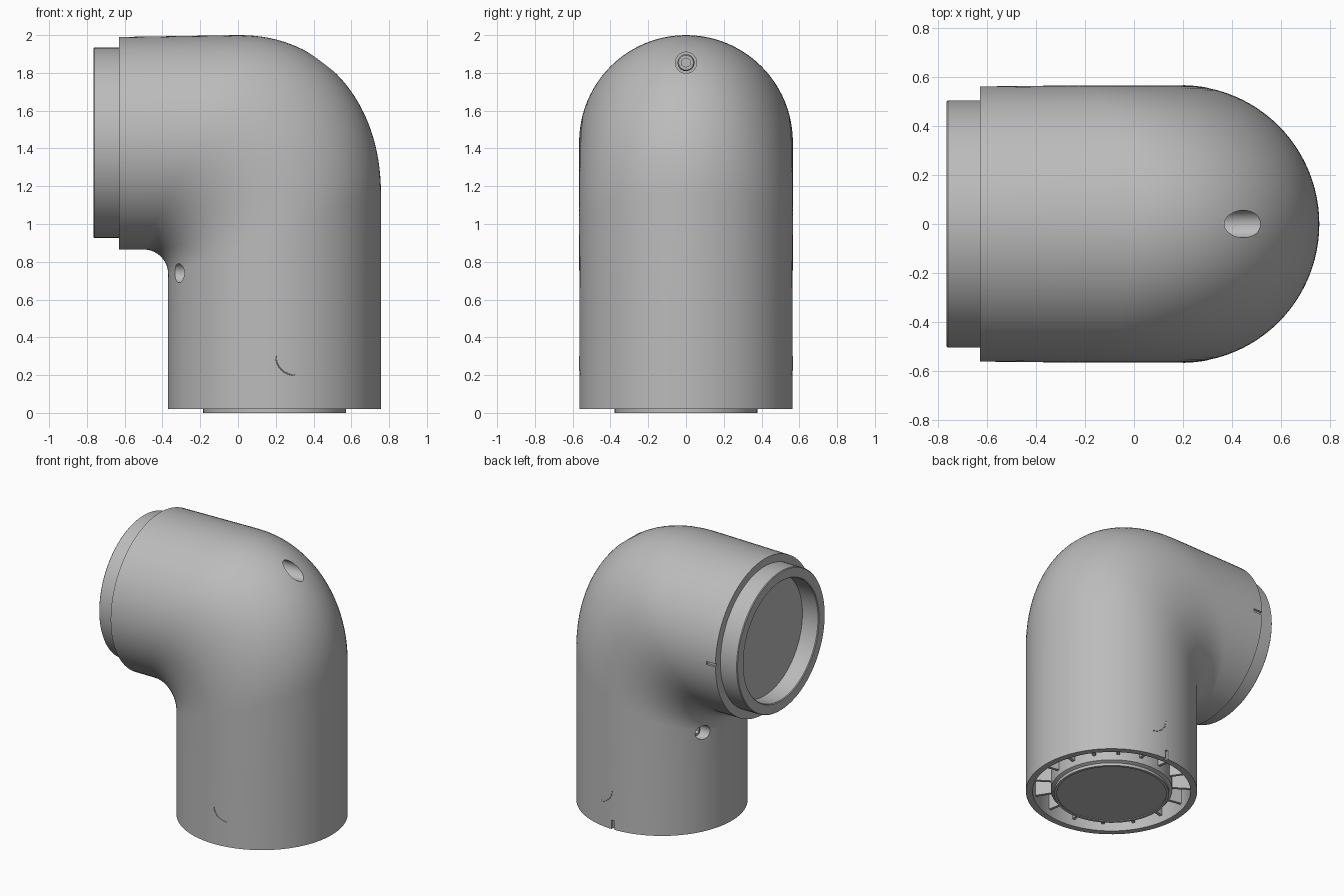
import bpy, bmesh, math
from mathutils import Matrix, Vector

if "Cube" in bpy.data.objects:
    bpy.data.objects.remove(bpy.data.objects["Cube"], do_unlink=True)

grey = bpy.data.materials.new("plain grey")
grey.use_nodes = True
COLOR = (0.5, 0.5, 0.5, 1)
grey.diffuse_color = COLOR
grey.node_tree.nodes["Principled BSDF"].inputs["Base Color"].default_value = COLOR

CX, CZ = 0.193, 1.43      # axis of the upright and of the side branch
N = 96


def finish(name, bm, angle=30):
    bmesh.ops.recalc_face_normals(bm, faces=bm.faces)
    mesh = bpy.data.meshes.new(name)
    bm.to_mesh(mesh)
    bm.free()
    mesh.materials.append(grey)
    obj = bpy.data.objects.new(name, mesh)
    bpy.context.collection.objects.link(obj)
    smooth(obj, angle)
    return obj


def smooth(obj, angle=30):
    bpy.ops.object.select_all(action='DESELECT')
    obj.select_set(True)
    bpy.context.view_layer.objects.active = obj
    bpy.ops.object.shade_smooth_by_angle(angle=math.radians(angle))


def loft(name, rings):
    """Closed solid through rings of equal point count."""
    bm = bmesh.new()
    loops = [[bm.verts.new(p) for p in ring] for ring in rings]
    for a, b in zip(loops, loops[1:]):
        for i in range(len(a)):
            j = (i + 1) % len(a)
            bm.faces.new((a[i], a[j], b[j], b[i]))
    bm.faces.new(loops[0])
    bm.faces.new(loops[-1])
    return finish(name, bm)


def lathe(name, profile, matrix, n=N):
    """Solid of revolution about local z from (radius, height) pairs."""
    turns = [math.tau * i / n for i in range(n)]
    return loft(name, [[matrix @ Vector((r * math.cos(a), r * math.sin(a), h))
                        for a in turns] for r, h in profile])


def box(name, loc, size, turn=0):
    bm = bmesh.new()
    mat = Matrix.Translation(loc) @ Matrix.Rotation(turn, 4, 'Z') @ Matrix.Diagonal((*size, 1))
    bmesh.ops.create_cube(bm, size=1, matrix=mat)
    return finish(name, bm)


def cut(target, cutter):
    cutter.hide_render = True
    cutter.hide_viewport = True
    mod = target.modifiers.new("cut", 'BOOLEAN')
    mod.operation = 'DIFFERENCE'
    mod.solver = 'EXACT'
    mod.object = cutter
    bpy.context.view_layer.objects.active = target
    bpy.ops.object.modifier_apply(modifier=mod.name)
    bpy.data.objects.remove(cutter, do_unlink=True)


def section(outer, inner, half_width):
    """Oval cross-section between an outer and an inner (x, z) point."""
    o, i = Vector((outer[0], 0, outer[1])), Vector((inner[0], 0, inner[1]))
    mid, arm = (o + i) / 2, (o - i) / 2
    return [mid + arm * math.cos(a) + Vector((0, half_width * math.sin(a), 0))
            for a in (math.tau * k / N for k in range(N))]


def level(z, r):
    return section((CX + r, z), (CX - r, z), r)


# Elbow shell: recess under the foot, upright, bend, side branch
rings = [level(0.2, 0.52), level(0.02, 0.52), level(0.02, 0.564), level(0.5, 0.564)]
STEPS, POWER = 32, 2 / 2.15
for k in range(STEPS + 1):
    t = math.pi / 2 * k / STEPS
    c, s = max(math.cos(t), 0), math.sin(t)
    rings.append(section((0.757 * c ** POWER, 1.15 + 0.85 * s ** POWER),
                         (-0.5 + 0.13 * c, 0.735 + 0.13 * s), 0.566))
rings.append(section((-0.63, 1.99), (-0.63, 0.865), 0.562))
shell = loft("elbow_shell", rings)


# Screw holes along x, each with a socket head screw at its bottom
def along_x(x, y, z, sign):
    return Matrix.Translation((x, y, z)) @ Matrix.Rotation(sign * math.pi / 2, 4, 'Y')


def screw(name, x, y, z, sign, r):
    place = along_x(x, y, z, sign)
    cut(shell, lathe("hole_cutter", [(r, 0), (r, 0.4)], place, 32))
    head = lathe(name, [(r * 0.8, -0.02), (r * 0.8, 0.035), (r * 0.7, 0.045)], place, 32)
    cut(head, lathe("socket_cutter", [(r * 0.45, 0.015), (r * 0.45, 0.1)], place, 6))
    smooth(head)


screw("top_screw", 0.29, 0, 1.854, 1, 0.056)
for side, y in (("front", -0.25), ("back", 0.25)):
    screw(side + "_inner_screw", -0.22, y, 0.74, -1, 0.05)

# Alignment notches on the back of both rims
cut(shell, box("notch_cutter", (CX, 0.567, 0.04), (0.022, 0.04, 0.09)))
cut(shell, box("notch_cutter", (-0.61, 0.567, CZ), (0.1, 0.04, 0.022)))
smooth(shell)

# Open collar on the side branch
lathe("branch_collar", [(0.505, 0), (0.505, 0.26), (0.5, 0.265), (0.435, 0.265),
                        (0.43, 0.26), (0.43, 0.135)], along_x(-0.5, 0, CZ, -1))

# Core inside the foot, with a shallow dished end
lathe("foot_core", [(0.4, 0.25), (0.4, 0.03), (0.378, 0.02), (0.378, 0),
                    (0.36, 0), (0.36, 0.006)], Matrix.Translation((CX, 0, 0)))

# Radial ribs between core and shell
RIBS = 16
for k in range(RIBS):
    a = math.tau * (k + 0.5) / RIBS
    box("foot_rib", (CX + 0.455 * math.cos(a), 0.455 * math.sin(a), 0.14),
        (0.15, 0.02, 0.14), a)

# Faint raised arcs on the front and back of the upright
for side, sign in (("front", -1), ("back", 1)):
    curve = bpy.data.curves.new(side + "_arc", 'CURVE')
    curve.dimensions = '3D'
    curve.bevel_depth = 0.003
    spline = curve.splines.new('POLY')
    spline.points.add(10)
    for k, p in enumerate(spline.points):
        a = math.pi + math.pi / 2 * k / 10
        x, z = 0.3 + 0.1 * math.cos(a), 0.3 + 0.1 * math.sin(a)
        p.co = (x, sign * math.sqrt(0.564 ** 2 - (x - CX) ** 2), z, 1)
    curve.materials.append(grey)
    bpy.context.collection.objects.link(bpy.data.objects.new(side + "_arc", curve))
